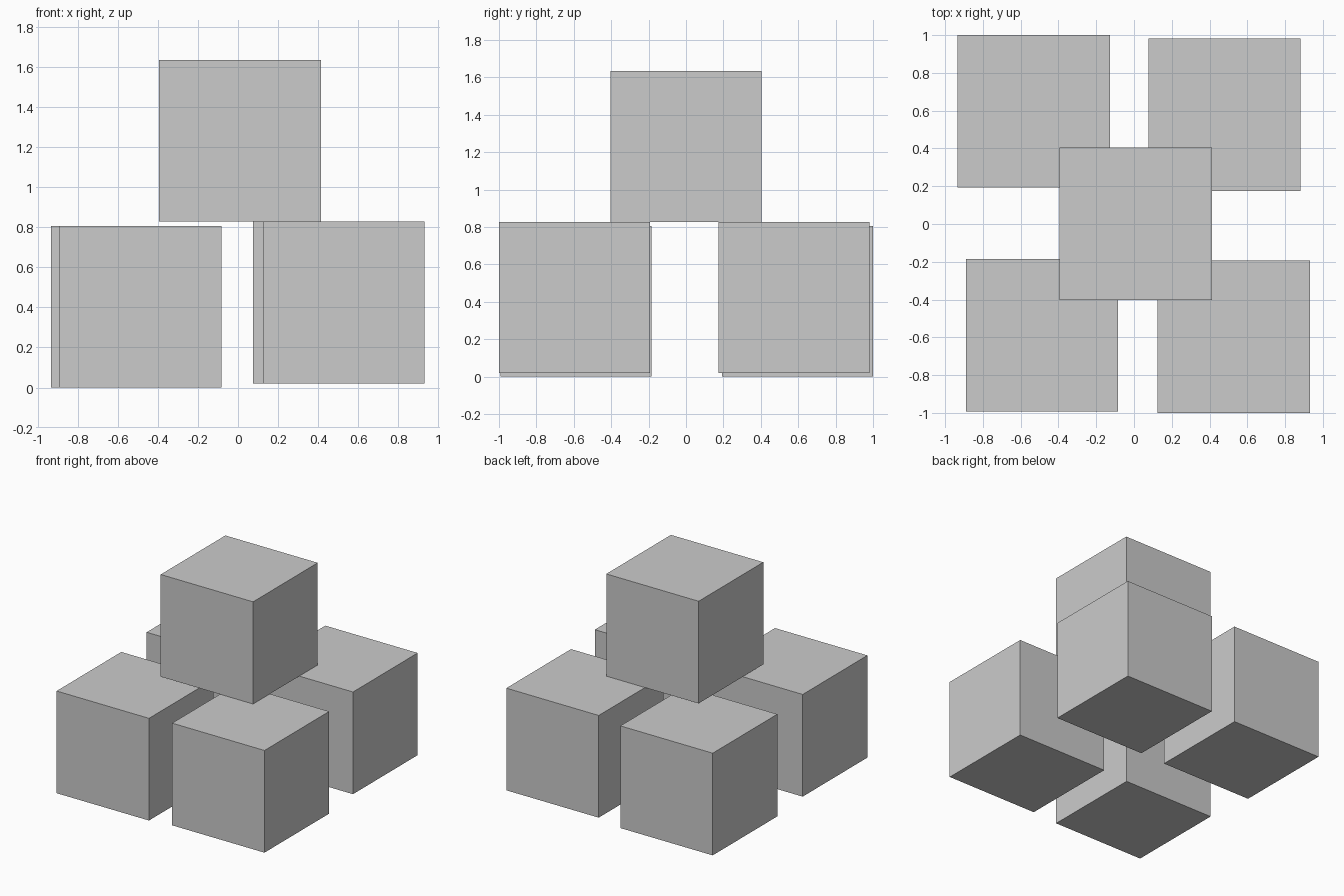
import bpy

if "Cube" in bpy.data.objects:
    bpy.data.objects.remove(bpy.data.objects["Cube"])

SIZE = 0.807

# Five loosely stacked cubes: four at the base, one resting on top
cubes = {
    "back_left_cube": (-0.530, 0.5965, 0.4035),
    "back_right_cube": (0.479, 0.578, 0.4245),
    "front_left_cube": (-0.487, -0.588, 0.4035),
    "front_right_cube": (0.528, -0.5965, 0.4245),
    "top_cube": (0.010, 0.001, 1.2315),
}

for name, centre in cubes.items():
    bpy.ops.mesh.primitive_cube_add(size=SIZE, location=centre)
    bpy.context.object.name = name
